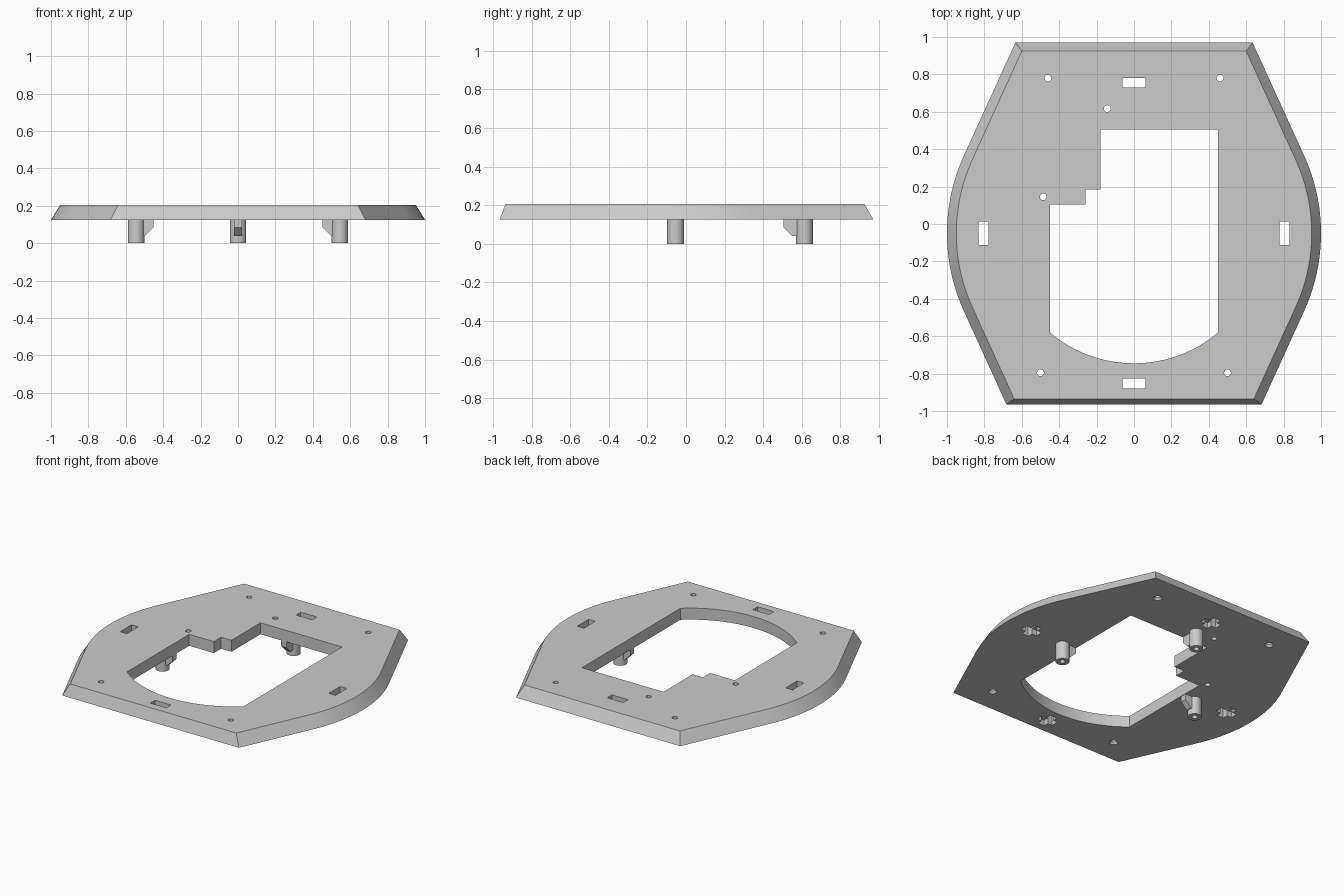
import bpy, bmesh, math
from mathutils import Matrix

if "Cube" in bpy.data.objects:
    bpy.data.objects.remove(bpy.data.objects["Cube"], do_unlink=True)

grey = bpy.data.materials.new("light grey")
grey.use_nodes = True
grey.diffuse_color = (0.6, 0.6, 0.6, 1)
grey.node_tree.nodes["Principled BSDF"].inputs["Base Color"].default_value = (0.6, 0.6, 0.6, 1)

Z0, Z1 = 0.125, 0.205   # underside and top of the plate
CY = -0.05              # centre of the round sides


def loft(name, lower, upper, z0, z1):
    """Closed solid between two outlines with the same number of points."""
    bm = bmesh.new()
    a = [bm.verts.new((x, y, z0)) for x, y in lower]
    b = [bm.verts.new((x, y, z1)) for x, y in upper]
    bm.faces.new(a[::-1])
    bm.faces.new(b)
    n = len(a)
    for i in range(n):
        j = (i + 1) % n
        bm.faces.new((a[i], a[j], b[j], b[i]))
    bmesh.ops.recalc_face_normals(bm, faces=bm.faces)
    mesh = bpy.data.meshes.new(name)
    bm.to_mesh(mesh)
    bm.free()
    mesh.materials.append(grey)
    ob = bpy.data.objects.new(name, mesh)
    bpy.context.collection.objects.link(ob)
    return ob


def arc(r, start, end, cx=0, cy=0, n=24):
    angles = [math.radians(start + (end - start) * i / n) for i in range(n + 1)]
    return [(cx + r * math.cos(t), cy + r * math.sin(t)) for t in angles]


def circle(r, x, y, n=24):
    return arc(r, 0, 360, x, y, n)[:-1]


def rect(x, y, w, d):
    return [(x + sx * w / 2, y + sy * d / 2)
            for sx, sy in ((-1, -1), (1, -1), (1, 1), (-1, 1))]


def activate(ob):
    bpy.ops.object.select_all(action='DESELECT')
    ob.select_set(True)
    bpy.context.view_layer.objects.active = ob


def cut(target, cutter):
    mod = target.modifiers.new("cut", 'BOOLEAN')
    mod.operation = 'DIFFERENCE'
    mod.solver = 'EXACT'
    mod.object = cutter
    activate(target)
    bpy.ops.object.modifier_apply(modifier=mod.name)
    bpy.data.objects.remove(cutter, do_unlink=True)


def smooth(ob):
    activate(ob)
    bpy.ops.object.shade_smooth_by_angle(angle=math.radians(20))


def outline(r, front, back, half=24.5):
    """Round sides running on along their tangents to the straight front and back."""
    side = arc(r, -half, half, cy=CY)
    slope = math.tan(math.radians(half))
    (x0, y0), (x1, y1) = side[0], side[-1]
    right = [(x0 - (y0 - front) * slope, front)] + side + [(x1 - (back - y1) * slope, back)]
    return right + [(-x, y) for x, y in reversed(right)]


# Plate with sloping rim
plate = loft("base_plate", outline(1, -0.965, 0.97), outline(0.95, -0.935, 0.925), Z0, Z1)

# Central opening with stepped corner and round front
end = math.degrees(math.acos(0.45 / 0.695))
opening = arc(0.695, 180 + end, 360 - end, cy=CY) + [
    (0.45, 0.505), (-0.18, 0.505), (-0.18, 0.185),
    (-0.26, 0.185), (-0.26, 0.105), (-0.45, 0.105)]
cut(plate, loft("opening_cutter", opening, opening, 0, 0.3))

# Key slots, each with a crossing pocket underneath
for x, y, w, d in ((0, 0.755, 0.125, 0.052), (0, -0.853, 0.125, 0.052),
                   (0.805, CY, 0.052, 0.125), (-0.805, CY, 0.052, 0.125)):
    slot, pocket = rect(x, y, w, d), rect(x, y, d, w)
    cut(plate, loft("slot_cutter", slot, slot, 0, 0.3))
    cut(plate, loft("pocket_cutter", pocket, pocket, 0, Z0 + 0.04))

# Screw holes, countersunk below at the four corners
for x, y, sunk in ((-0.46, 0.78, True), (0.46, 0.78, True), (-0.5, -0.795, True),
                   (0.5, -0.795, True), (-0.143, 0.617, False), (-0.485, 0.145, False)):
    hole = circle(0.018, x, y)
    cut(plate, loft("hole_cutter", hole, hole, 0, 0.3))
    if sunk:
        cut(plate, loft("sink_cutter", circle(0.032, x, y), circle(0.014, x, y),
                        Z0 - 0.005, Z0 + 0.02))
smooth(plate)

# Posts with a screw bore and a chamfered rib towards the middle
for name, x, y, angle, reach in (("left", 0.545, -0.054, 180, 0.092),
                                 ("right", -0.545, -0.054, 0, 0.092),
                                 ("back", 0, 0.613, -90, 0.108)):
    ring = circle(0.044, x, y, 32)
    post = loft(name + "_post", ring, ring, 0, Z0 + 0.002)
    bore = circle(0.018, x, y)
    cut(post, loft("bore_cutter", bore, bore, -0.1, 0.1))
    smooth(post)
    profile = [(0.03, 0.04), (reach - 0.045, 0.04), (reach, 0.085),
               (reach, Z0 + 0.002), (0.03, Z0 + 0.002)]
    rib = loft(name + "_rib", profile, profile, -0.021, 0.021)
    rib.data.transform(Matrix.Translation((x, y, 0))
                       @ Matrix.Rotation(math.radians(angle), 4, 'Z')
                       @ Matrix.Rotation(math.pi / 2, 4, 'X'))
